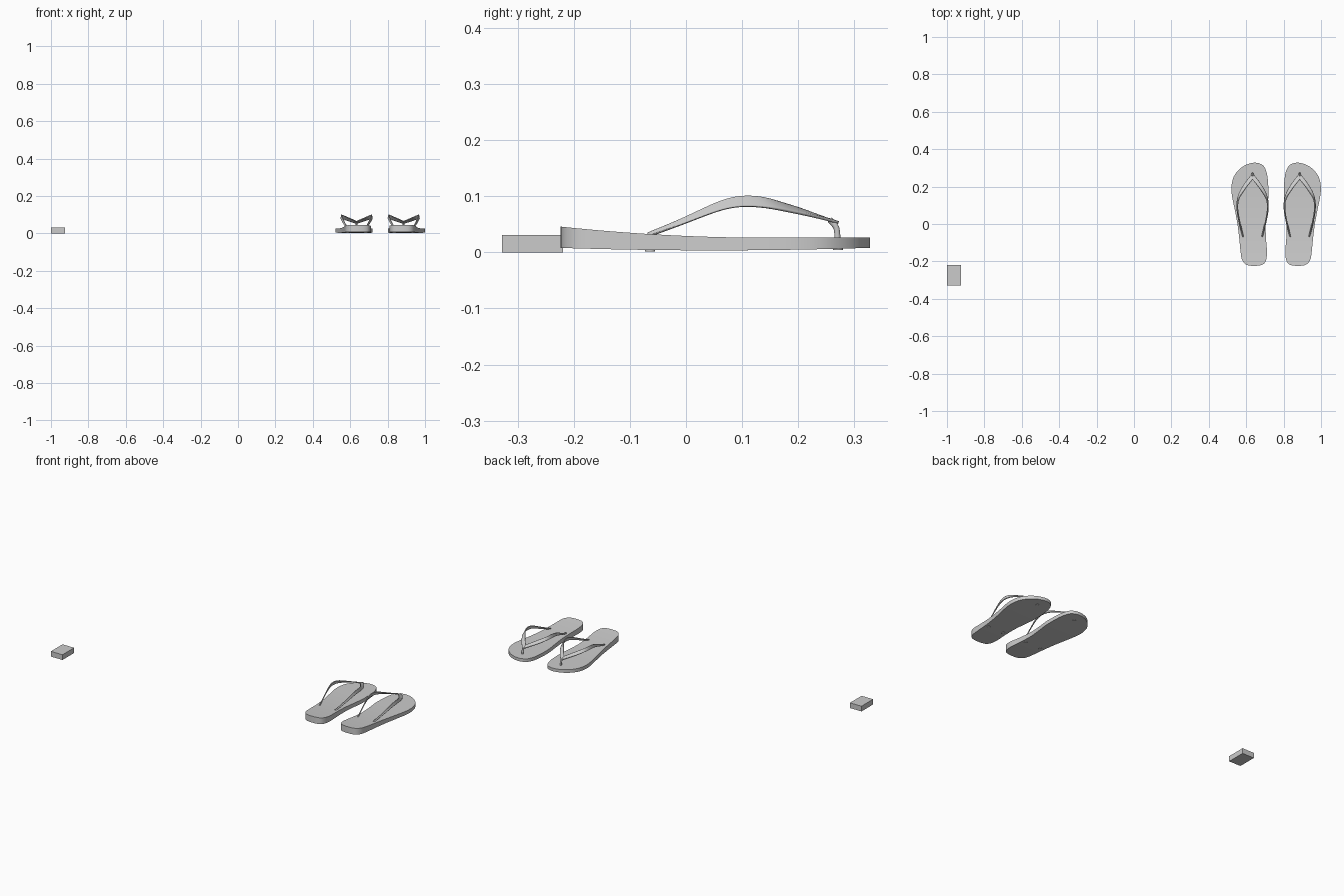
import bpy, bmesh
from mathutils import Vector

if "Cube" in bpy.data.objects:
    bpy.data.objects.remove(bpy.data.objects["Cube"])

CX = 0.76          # mirror line between the two sandals
MID = 0.634 - CX   # strap centre line of the left sandal, local


def finish(name, bm, mirror=True, loc=(CX, 0, 0)):
    bmesh.ops.recalc_face_normals(bm, faces=bm.faces)
    me = bpy.data.meshes.new(name)
    bm.to_mesh(me)
    bm.free()
    ob = bpy.data.objects.new(name, me)
    ob.location = loc
    bpy.context.collection.objects.link(ob)
    return ob


def smooth(ob, angle=0.7):
    bpy.ops.object.select_all(action='DESELECT')
    bpy.context.view_layer.objects.active = ob
    ob.select_set(True)
    bpy.ops.object.shade_smooth_by_angle(angle=angle)


def mirror(ob):
    m = ob.modifiers.new("pair", 'MIRROR')
    m.use_mirror_merge = False


def catmull_closed(pts, n):
    out, k = [], len(pts)
    for i in range(k):
        p0, p1, p2, p3 = (Vector(pts[(i + j) % k]) for j in (-1, 0, 1, 2))
        for s in range(n):
            t = s / n
            out.append(0.5 * (2 * p1 + (p2 - p0) * t + (2 * p0 - 5 * p1 + 4 * p2 - p3) * t**2
                              + (3 * p1 - p0 - 3 * p2 + p3) * t**3))
    return out


def z_top(y):
    s = max(0.0, (0.15 - y) / 0.375)
    return 0.026 + 0.02 * s * s


def z_bottom(y):
    return 0.0035 + 0.0045 * ((y - 0.05) / 0.275)**2


# Soles: outer and inner edge from heel to toe
outer = [(.64, -.224), (.60, -.217), (.578, -.192), (.570, -.15), (.563, -.08), (.553, 0),
         (.538, .08), (.524, .15), (.521, .2), (.532, .25), (.56, .29), (.60, .317), (.648, .328)]
inner = [(.685, -.218), (.705, -.196), (.711, -.15), (.706, -.08), (.704, 0), (.711, .08),
         (.718, .14), (.718, .2), (.714, .25), (.706, .285), (.688, .315)]
loop = catmull_closed(outer + inner[::-1], 4)
n = len(loop)
bm = bmesh.new()
top = [bm.verts.new((p.x - CX, p.y, z_top(p.y))) for p in loop]
bot = [bm.verts.new((p.x - CX, p.y, z_bottom(p.y))) for p in loop]
for i in range(n):
    j = (i + 1) % n
    bm.faces.new((bot[i], bot[j], top[j], top[i]))
for ring in (top, bot):
    for i in range(n // 2):
        quad = [ring[i], ring[i + 1], ring[-(i + 1)], ring[-i]]
        bm.faces.new(list(dict.fromkeys(quad)))
sole = finish("soles", bm)
smooth(sole)
mirror(sole)

# Straps: paired lower and upper edge points from toe to anchor (offset, y, z)
stations = [((-.001, .272, .053), (-.001, .238, .064)),
            ((.030, .235, .063), (.027, .205, .077)),
            ((.060, .190, .072), (.055, .165, .089)),
            ((.080, .147, .080), (.075, .135, .099)),
            ((.085, .100, .083), (.081, .100, .102)),
            ((.082, .060, .076), (.078, .060, .093)),
            ((.070, .000, .052), (.066, .000, .062)),
            ((.053, -.068, .028), (.049, -.068, .034))]
for side, label in ((-1, "outer"), (1, "inner")):
    bm = bmesh.new()
    rows = [[bm.verts.new((MID + side * d, y, z)) for d, y, z in st] for st in stations]
    for a, b in zip(rows, rows[1:]):
        bm.faces.new((a[0], a[1], b[1], b[0]))
    strap = finish(label + "_straps", bm)
    sub = strap.modifiers.new("curve", 'SUBSURF')
    sub.levels = sub.render_levels = 3
    sub.boundary_smooth = 'PRESERVE_CORNERS'
    sol = strap.modifiers.new("thickness", 'SOLIDIFY')
    sol.thickness, sol.offset = 0.005, 0
    mirror(strap)
    smooth(strap)

# Toe posts: bent round cord through the sole
cu = bpy.data.curves.new("toe_post_path", 'CURVE')
cu.dimensions = '3D'
cu.bevel_depth, cu.bevel_resolution, cu.use_fill_caps = 0.0055, 3, True
path = [(.256, .058), (.266, .049), (.270, .037), (.270, .018)]
for s in (1, -1):
    sp = cu.splines.new('NURBS')
    sp.points.add(len(path) - 1)
    for p, (y, z) in zip(sp.points, path):
        p.co = (s * MID, y, z, 1)
    sp.use_endpoint_u, sp.order_u = True, 3
post = bpy.data.objects.new("toe_posts", cu)
post.location = (CX, 0, 0)
bpy.context.collection.objects.link(post)

# Plugs under the sole where the straps are anchored
bm = bmesh.new()
for d, y, z in ((-.05, -.064, .0015), (.05, -.064, .0015), (0, .271, .004)):
    r = bmesh.ops.create_cone(bm, cap_ends=True, segments=16, radius1=.009, radius2=.009, depth=.006)
    bmesh.ops.translate(bm, verts=r["verts"], vec=(MID + d, y, z + .003))
plugs = finish("strap_plugs", bm)
smooth(plugs)
mirror(plugs)

# Small separate block
bm = bmesh.new()
bmesh.ops.create_cube(bm, size=1)
bmesh.ops.scale(bm, verts=bm.verts, vec=(.076, .109, .031))
finish("small_block", bm, loc=(-.962, -.2735, .0155))
